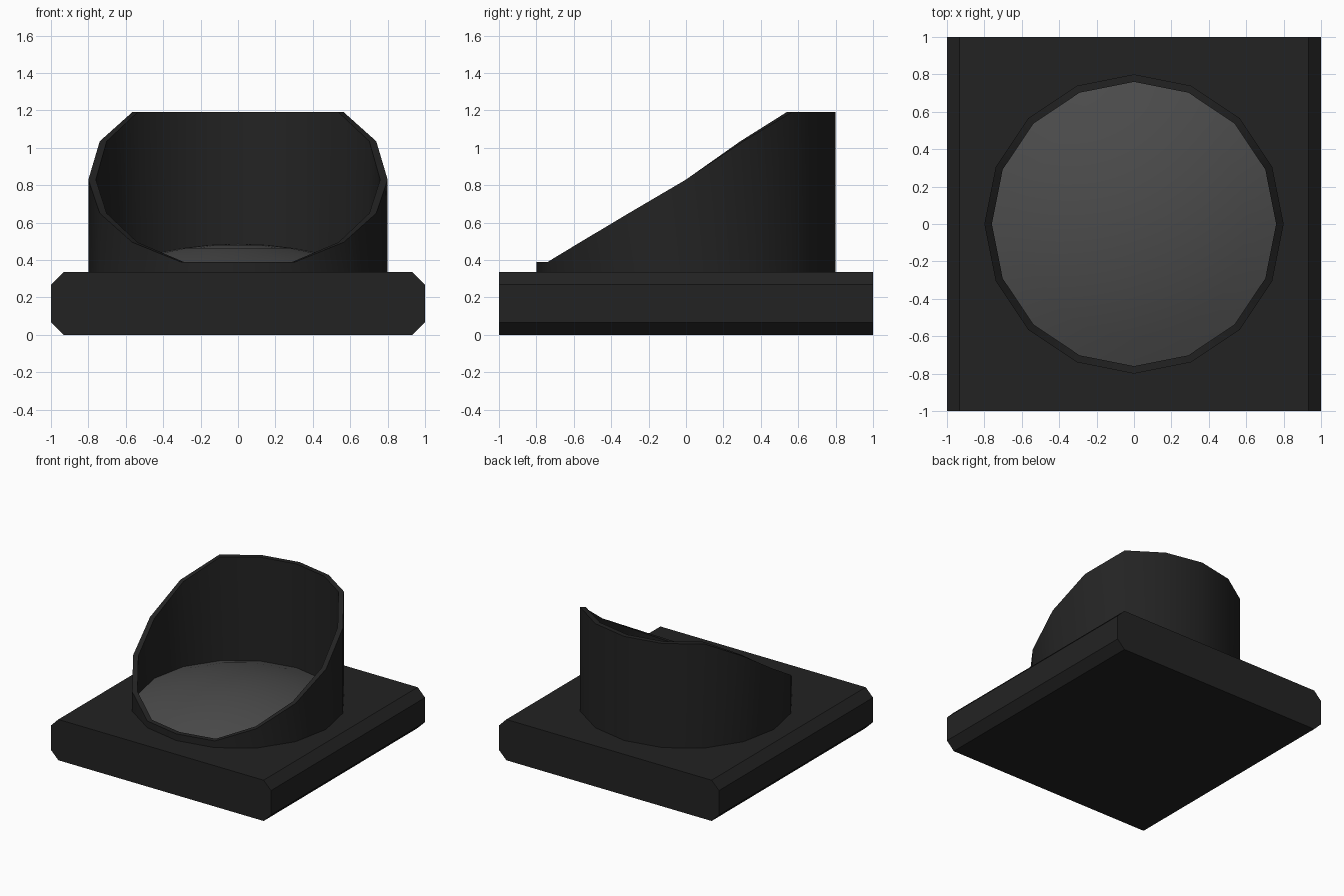
import bpy, bmesh, math

if "Cube" in bpy.data.objects:
    bpy.data.objects.remove(bpy.data.objects["Cube"])


def material(name, value):
    m = bpy.data.materials.new(name)
    m.diffuse_color = (value, value, value, 1)
    m.use_nodes = True
    m.node_tree.nodes["Principled BSDF"].inputs["Base Color"].default_value = m.diffuse_color
    return m


def make(name, bm, mat, smooth=False):
    bmesh.ops.recalc_face_normals(bm, faces=bm.faces)
    mesh = bpy.data.meshes.new(name)
    bm.to_mesh(mesh)
    bm.free()
    mesh.materials.append(mat)
    ob = bpy.data.objects.new(name, mesh)
    bpy.context.collection.objects.link(ob)
    if smooth:
        bpy.ops.object.select_all(action='DESELECT')
        ob.select_set(True)
        bpy.context.view_layer.objects.active = ob
        bpy.ops.object.shade_smooth_by_angle(angle=math.radians(35))
    return ob


black = material("black_plastic", 0.0165)
grey = material("grey_lens", 0.07)
N = 16
BASE_TOP = 0.335


def ring(bm, r, heights):
    # ring starting at the front (-y)
    return [bm.verts.new((r * math.sin(math.tau * i / N), -r * math.cos(math.tau * i / N), heights[i]))
            for i in range(N)]


def bridge(bm, a, b):
    for i in range(N):
        j = (i + 1) % N
        bm.faces.new((a[i], a[j], b[j], b[i]))


# base plate: chamfered profile extruded along y
profile = [(-0.933, 0), (0.933, 0), (1, 0.067), (1, 0.268),
           (0.933, BASE_TOP), (-0.933, BASE_TOP), (-1, 0.268), (-1, 0.067)]
bm = bmesh.new()
face = bm.faces.new([bm.verts.new((x, -1, z)) for x, z in profile])
ext = bmesh.ops.extrude_face_region(bm, geom=[face], use_keep_orig=True)
bmesh.ops.translate(bm, vec=(0, 2, 0), verts=[v for v in ext["geom"] if isinstance(v, bmesh.types.BMVert)])
make("base_plate", bm, black)

# slanted visor: thin tube, rim height rising from front to back
half = [0.39, 0.39, 0.495, 0.65, 0.83, 1.035, 1.19, 1.19, 1.19]
rim = half + half[-2:0:-1]
low = [BASE_TOP - 0.02] * N
bm = bmesh.new()
loops = [ring(bm, 0.8, low), ring(bm, 0.8, rim), ring(bm, 0.76, rim), ring(bm, 0.76, low)]
for k in range(4):
    bridge(bm, loops[k], loops[(k + 1) % 4])
make("visor", bm, black, True)

# shallow domed lens
bm = bmesh.new()
H, R = 0.15, 0.76
rings = [ring(bm, R * t, [BASE_TOP + 0.002 + H * (1 - t * t)] * N) for t in (1, 0.8, 0.6, 0.4, 0.2)]
for a, b in zip(rings, rings[1:]):
    bridge(bm, a, b)
tip = bm.verts.new((0, 0, BASE_TOP + 0.002 + H))
for i in range(N):
    bm.faces.new((rings[-1][i], rings[-1][(i + 1) % N], tip))
lens = make("lens", bm, grey, True)
if lens.data.polygons[0].normal.z < 0:
    lens.data.flip_normals()
